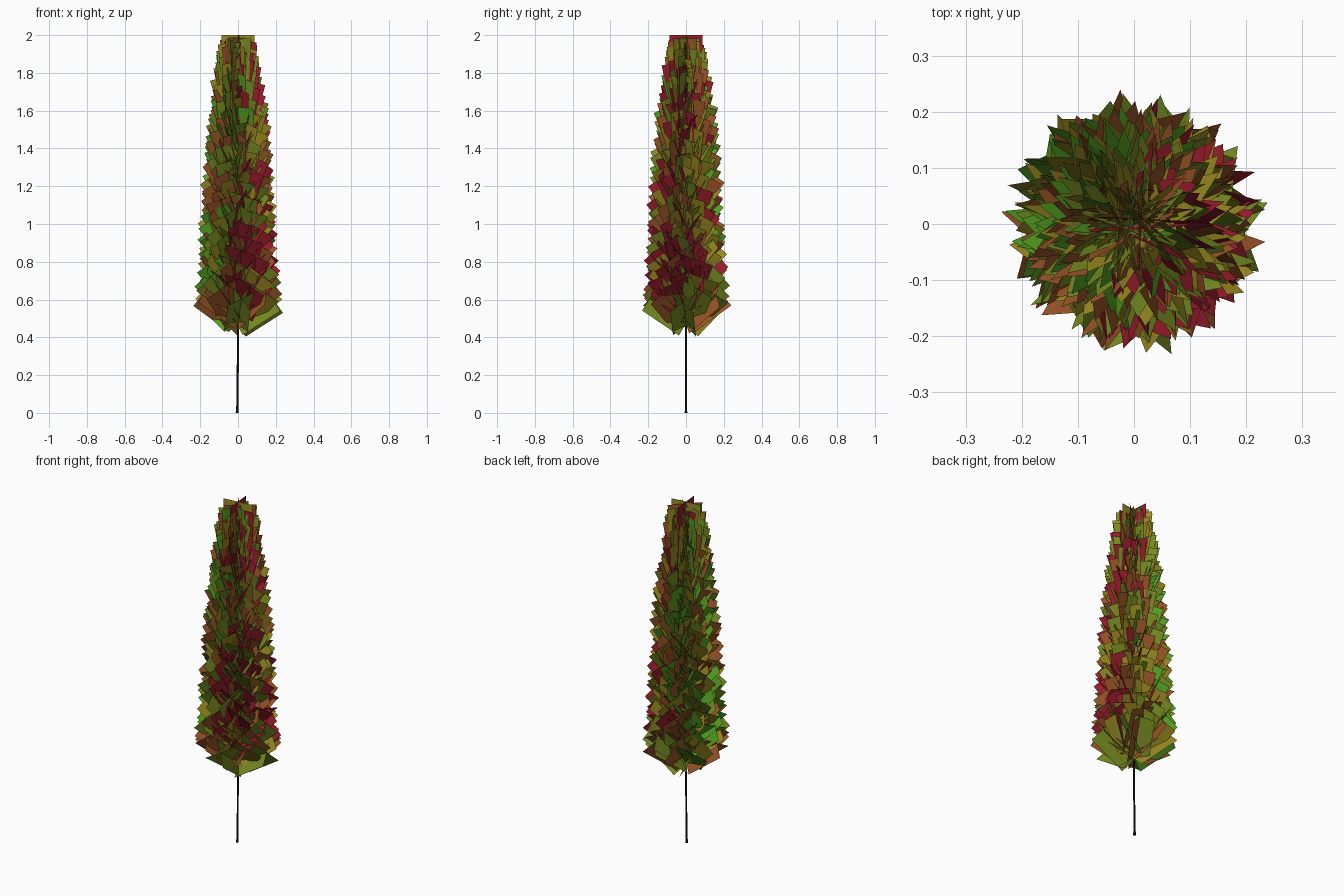
import bpy, bmesh, math, random
from mathutils import Vector, Matrix

if "Cube" in bpy.data.objects:
    bpy.data.objects.remove(bpy.data.objects["Cube"])

random.seed(4)
W, L = 0.175, 0.235         # spray card width and length
COUNT = 200                 # number of sprays along the trunk
Z0, Z1 = 0.46, 1.75

# Steepness of the sprays (degrees above horizontal) by height on the trunk
STEEP = [(0.46, 34), (0.52, 38), (0.7, 47), (1.05, 55), (1.25, 61),
         (1.45, 69), (1.65, 80), (1.76, 87)]


def material(name, rgb):
    m = bpy.data.materials.new(name)
    m.diffuse_color = (*rgb, 1)
    m.use_nodes = True
    m.node_tree.nodes["Principled BSDF"].inputs["Base Color"].default_value = m.diffuse_color
    return m


def make_object(name, bm, mats):
    me = bpy.data.meshes.new(name)
    bm.to_mesh(me)
    bm.free()
    for m in mats:
        me.materials.append(m)
    ob = bpy.data.objects.new(name, me)
    bpy.context.collection.objects.link(ob)
    return ob


def steepness(z):
    for (a, u), (b, v) in zip(STEEP, STEEP[1:]):
        if z <= b:
            return math.radians(u + (v - u) * (z - a) / (b - a))
    return math.radians(STEEP[-1][1])


def add_spray(bm, z, az, tilt, roll, length=L):
    """Two crossed rectangles growing up and out from the trunk."""
    out = Vector((math.cos(az), math.sin(az), 0))
    axis = out * math.cos(tilt) + Vector((0, 0, math.sin(tilt)))
    side = Vector((-math.sin(az), math.cos(az), 0))
    base = Vector((0, 0, z))
    for k in range(2):
        across = Matrix.Rotation(roll + k * math.pi / 2, 3, axis) @ side * (W / 2)
        pts = [base - across, base + across,
               base + across + axis * length, base - across + axis * length]
        for p in pts:
            p.z = min(p.z, 2.0)
        f = bm.faces.new([bm.verts.new(p) for p in pts])
        f.normal_update()
        if f.normal.z < 0:
            f.normal_flip()
        # greener on the left, redder on the right
        tone = 2 + 0.9 * math.cos(az + 0.4) + random.uniform(-2, 2)
        f.material_index = max(0, min(4, round(tone)))


# Foliage
leaf_mats = [material("leaf_green", (0.09, 0.36, 0.015)),
             material("leaf_moss", (0.18, 0.26, 0.015)),
             material("leaf_olive", (0.32, 0.25, 0.015)),
             material("leaf_rust", (0.32, 0.09, 0.02)),
             material("leaf_red", (0.32, 0.012, 0.025))]
bm = bmesh.new()
golden = math.pi * (3 - math.sqrt(5))
for i in range(COUNT):
    z = Z0 + (Z1 - Z0) * i / (COUNT - 1)
    add_spray(bm, z, i * golden + random.uniform(-0.15, 0.15),
              steepness(z) + math.radians(random.uniform(-2, 2)),
              math.pi / 4 + random.uniform(-0.4, 0.4))
# upright crossed tip
add_spray(bm, 2 - L, 0, math.pi / 2, 0.1)
make_object("foliage", bm, leaf_mats)

# Trunk: thin tapered stem with a slight bend
bm = bmesh.new()
rings = []
for x, z, r in [(-0.004, 0, 0.008), (-0.003, 0.04, 0.006), (0, 0.4, 0.005),
                (0.002, 1.0, 0.004), (0, 1.9, 0.002)]:
    rings.append([bm.verts.new((x + r * math.cos(a * math.tau / 6), r * math.sin(a * math.tau / 6), z))
                  for a in range(6)])
for lo, hi in zip(rings, rings[1:]):
    for a in range(6):
        b = (a + 1) % 6
        bm.faces.new((lo[a], lo[b], hi[b], hi[a]))
bm.faces.new(rings[0][::-1])
bm.faces.new(rings[-1])
make_object("trunk", bm, [material("bark", (0.012, 0.01, 0.015))])
